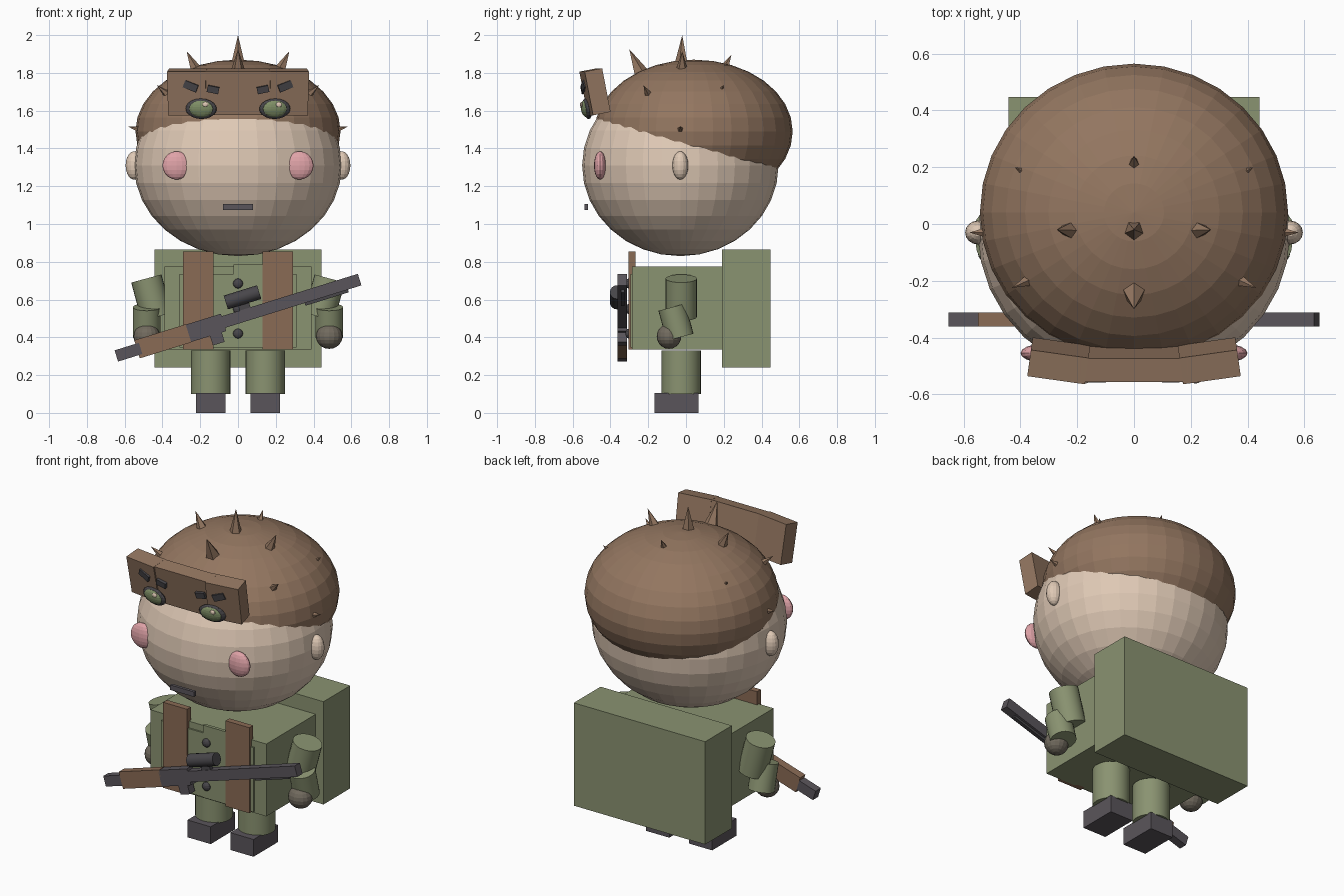
import bpy, math
from mathutils import Vector, Matrix

if "Cube" in bpy.data.objects:
    bpy.data.objects.remove(bpy.data.objects["Cube"])


def material(name, hexcol):
    m = bpy.data.materials.new(name)
    lin = []
    for i in (0, 2, 4):
        c = int(hexcol[i:i + 2], 16) / 255
        lin.append(c / 12.92 if c <= 0.04045 else ((c + 0.055) / 1.055) ** 2.4)
    m.diffuse_color = (*lin, 1)
    m.use_nodes = True
    m.node_tree.nodes["Principled BSDF"].inputs["Base Color"].default_value = m.diffuse_color
    return m


FUR = material("fur_brown", "937660")
SKIN = material("skin", "DFC9B5")
GREEN = material("uniform_green", "8A9371")
PINK = material("cheek_pink", "E0A3A8")
DARK = material("boot_grey", "5A555B")
BLACK = material("gun_metal", "48464A")
STRAP = material("leather_brown", "8A6B55")
GLOVE = material("glove_taupe", "716A5E")
IRIS = material("eye_green", "7F8F66")


def finish(name, mat, loc, rot=(0, 0, 0), scale=(1, 1, 1)):
    o = bpy.context.object
    o.name = name
    o.location, o.rotation_euler, o.scale = loc, [math.radians(a) for a in rot], scale
    o.data.materials.append(mat)
    return o


def box(name, mat, loc, size, rot=(0, 0, 0)):
    bpy.ops.mesh.primitive_cube_add(size=1)
    return finish(name, mat, loc, rot, size)


def span(name, mat, lo, hi):
    lo, hi = Vector(lo), Vector(hi)
    return box(name, mat, (lo + hi) / 2, hi - lo)


def ball(name, mat, loc, radii, rot=(0, 0, 0), seg=16, rings=10):
    bpy.ops.mesh.primitive_uv_sphere_add(segments=seg, ring_count=rings, radius=1)
    return finish(name, mat, loc, rot, radii)


def tube(name, mat, loc, r, length, rot=(0, 0, 0), seg=24):
    bpy.ops.mesh.primitive_cylinder_add(vertices=seg, radius=r, depth=length)
    o = finish(name, mat, loc, rot)
    bpy.ops.object.shade_smooth_by_angle()
    return o


def spike(tip, length, r):
    # Hair spike pointing away from the middle of the head
    tip = Vector(tip)
    d = (tip - Vector((0, -0.03, 1.36))).normalized()
    bpy.ops.mesh.primitive_cone_add(vertices=5, radius1=r, radius2=0, depth=length)
    o = finish("fur_spike", FUR, tip - d * length / 2)
    o.rotation_euler = d.to_track_quat('Z', 'Y').to_euler()


# Head and fur cap (two intersecting ellipsoids)
ball("head", SKIN, (0, -0.03, 1.31), (0.55, 0.52, 0.48), seg=32, rings=16)
ball("fur_cap", FUR, (0, 0.041, 1.49), (0.543, 0.524, 0.38), seg=32, rings=16)
spike((0, -0.02, 2.0), 0.19, 0.047)
spike((0, -0.3, 1.925), 0.14, 0.042)
spike((0, 0.24, 1.895), 0.1, 0.032)
span("mouth", DARK, (-0.08, -0.537, 1.075), (0.08, -0.519, 1.105))

# Front flap of the cap
box("flap_middle", FUR, (0, -0.493, 1.70), (0.38, 0.085, 0.235), (11, 0, 0))

# Torso, backpack, jacket front
span("torso", GREEN, (-0.39, -0.285, 0.335), (0.39, 0.19, 0.775))
span("backpack", GREEN, (-0.442, 0.19, 0.24), (0.442, 0.447, 0.865))
span("jacket_panel", GREEN, (-0.31, -0.295, 0.345), (0.31, -0.28, 0.735))
span("placket", GREEN, (-0.025, -0.3, 0.345), (0.13, -0.28, 0.785))
for z in (0.42, 0.55, 0.685):
    ball("button", BLACK, (0, -0.303, z), (0.026, 0.018, 0.026), seg=12, rings=8)

for s in (-1, 1):
    # Mirrored spikes
    spike((s * 0.272, -0.02, 1.915), 0.13, 0.038)
    spike((s * 0.43, -0.225, 1.735), 0.13, 0.036)
    spike((s * 0.42, 0.2, 1.735), 0.08, 0.026)
    spike((s * 0.58, -0.03, 1.515), 0.09, 0.028)
    # Ears and cheeks
    ball("ear", SKIN, (s * 0.55, -0.03, 1.31), (0.045, 0.042, 0.075))
    ball("cheek", PINK, (s * 0.325, -0.455, 1.31), (0.075, 0.032, 0.075))
    # Flap sides with eyes and brows
    box("flap_side", FUR, (s * 0.265, -0.482, 1.70), (0.205, 0.095, 0.235), (11, 0, s * 8))
    ball("eye_rim", BLACK, (s * 0.195, -0.524, 1.61), (0.083, 0.022, 0.055), (11, 0, s * 8))
    ball("iris", IRIS, (s * 0.195, -0.533, 1.61), (0.066, 0.022, 0.045), (11, 0, s * 8))
    ball("eye_glint", SKIN, (s * 0.195 + 0.022, -0.553, 1.632), (0.017, 0.009, 0.014), seg=10, rings=6)
    box("brow_outer", BLACK, (s * 0.25, -0.538, 1.73), (0.075, 0.02, 0.04), (11, -s * 22, s * 8))
    box("brow_inner", BLACK, (s * 0.132, -0.545, 1.712), (0.062, 0.02, 0.036), (11, -s * 12, 0))
    # Straps
    span("strap", STRAP, (s * 0.21 - 0.08, -0.305, 0.335), (s * 0.21 + 0.08, -0.268, 0.855))
    # Arms and hands
    tube("upper_arm", GREEN, (s * 0.458, -0.025, 0.61), 0.083, 0.21, (0, s * 15, 0))
    tube("forearm", GREEN, (s * 0.483, -0.053, 0.48), 0.074, 0.165, (15, 0, 0))
    ball("hand", GLOVE, (s * 0.483, -0.09, 0.405), (0.07, 0.065, 0.066))
    # Legs and boots
    tube("leg", GREEN, (s * 0.144, -0.025, 0.215), 0.104, 0.23)
    span("boot", DARK, (s * 0.144 - 0.078, -0.168, 0), (s * 0.144 + 0.078, 0.066, 0.105))

# Rifle: parts laid out along its tilted axis (u along, v up)
TILT = 17.3
R = Matrix.Rotation(math.radians(-TILT), 3, 'Y')


def gun(name, mat, u0, u1, v0, v1, y0=-0.362, y1=-0.312):
    c = Vector(((u0 + u1) / 2, 0, (v0 + v1) / 2))
    box(name, mat, Vector((0, (y0 + y1) / 2, 0.503)) + R @ c,
        (u1 - u0, y1 - y0, v1 - v0), (0, -TILT, 0))


gun("rifle_butt", DARK, -0.675, -0.54, -0.032, 0.03)
gun("rifle_stock", STRAP, -0.56, -0.275, -0.05, 0.05)
gun("rifle_receiver", DARK, -0.285, -0.08, -0.048, 0.048)
gun("rifle_magazine", DARK, -0.17, -0.105, -0.1, 0.0)
gun("rifle_barrel", DARK, -0.1, 0.675, -0.03, 0.034)
gun("rifle_rod", BLACK, 0.36, 0.6, -0.045, -0.025, -0.345, -0.325)
gun("scope_mount", BLACK, 0.02, 0.08, 0.03, 0.09, -0.36, -0.335)
tube("scope", BLACK, Vector((0, -0.365, 0.503)) + R @ Vector((0.055, 0, 0.097)),
     0.038, 0.185, (0, 90 - TILT, 0), 16)
